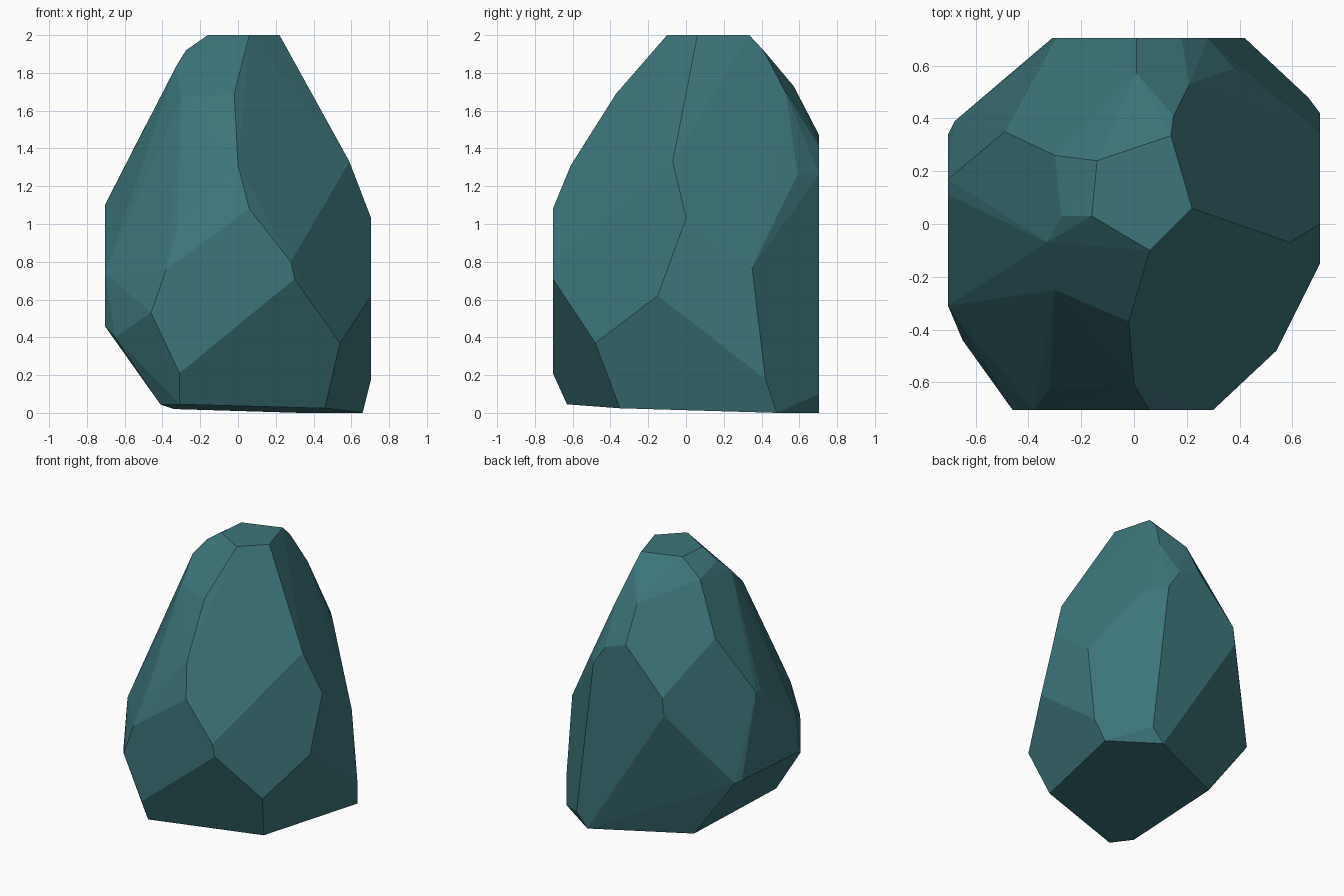
import bpy, bmesh, math

if "Cube" in bpy.data.objects:
    bpy.data.objects.remove(bpy.data.objects["Cube"])

W = 0.705  # half width of the chipped stone, where its sides are cut flat

# Corners of the flat side cuts: (x, z) for front and back, (y, z) for left and right
front = [(.06, 1.08), (.28, .80), (.30, .71), (-.31, .21), (-.46, .53), (-.38, .76)]
back = [(.33, 0), (.42, .10), (.28, 1.26), (.18, 1.41), (.01, 1.47), (-.295, 1.15), (-.31, 1.02)]
left = [(.17, 1.10), (.11, 1.08), (-.31, .74), (-.31, .46), (.34, .50)]
right = [(0, 1.03), (-.15, .62), (.42, .18), (.35, .77)]

# Corners (x, y) of the flat crown and of the slightly tilted base
crown = [(-.16, .03), (.06, -.10), (.22, .06), (.14, .335), (-.14, .24)]
base = [(.66, .48), (-.34, .39), (-.41, -.49), (-.31, -.63), (.46, -.35)]

# Free corners on the sloping facets
slopes = [(-.02, -.37, 1.69), (0, -.61, 1.31), (-.30, -.25, 1.67), (-.32, -.63, .99),
          (-.33, -.07, 1.83), (-.275, .03, 1.92), (.59, -.07, 1.33), (.54, -.48, .37),
          (-.65, -.44, .40), (.15, .41, 1.92), (.21, .53, 1.69), (.01, .57, 1.73),
          (.38, .59, 1.26), (-.49, .35, 1.52), (-.30, .26, 1.88), (-.68, .39, .49)]

points = [(x, -W, z) for x, z in front] + [(x, W, z) for x, z in back]
points += [(-W, y, z) for y, z in left] + [(W, y, z) for y, z in right]
points += [(x, y, 2) for x, y in crown]
points += [(x, y, max(0, .024 - .018 * x - .025 * y)) for x, y in base]
points += slopes

# Wrap the corners in a convex stone and merge coplanar triangles into facets
bm = bmesh.new()
for p in points:
    bm.verts.new(p)
hull = bmesh.ops.convex_hull(bm, input=bm.verts)
bmesh.ops.delete(bm, geom=[v for v in bm.verts if not v.link_faces], context='VERTS')
bmesh.ops.dissolve_limit(bm, angle_limit=math.radians(2), verts=bm.verts, edges=bm.edges)
bmesh.ops.recalc_face_normals(bm, faces=bm.faces)

mesh = bpy.data.meshes.new("rock")
bm.to_mesh(mesh)
bm.free()
rock = bpy.data.objects.new("rock", mesh)
bpy.context.collection.objects.link(rock)

# Single teal stone colour
teal = bpy.data.materials.new("teal_stone")
teal.diffuse_color = (0.046, 0.178, 0.195, 1)
teal.use_nodes = True
teal.node_tree.nodes["Principled BSDF"].inputs["Base Color"].default_value = teal.diffuse_color
mesh.materials.append(teal)
